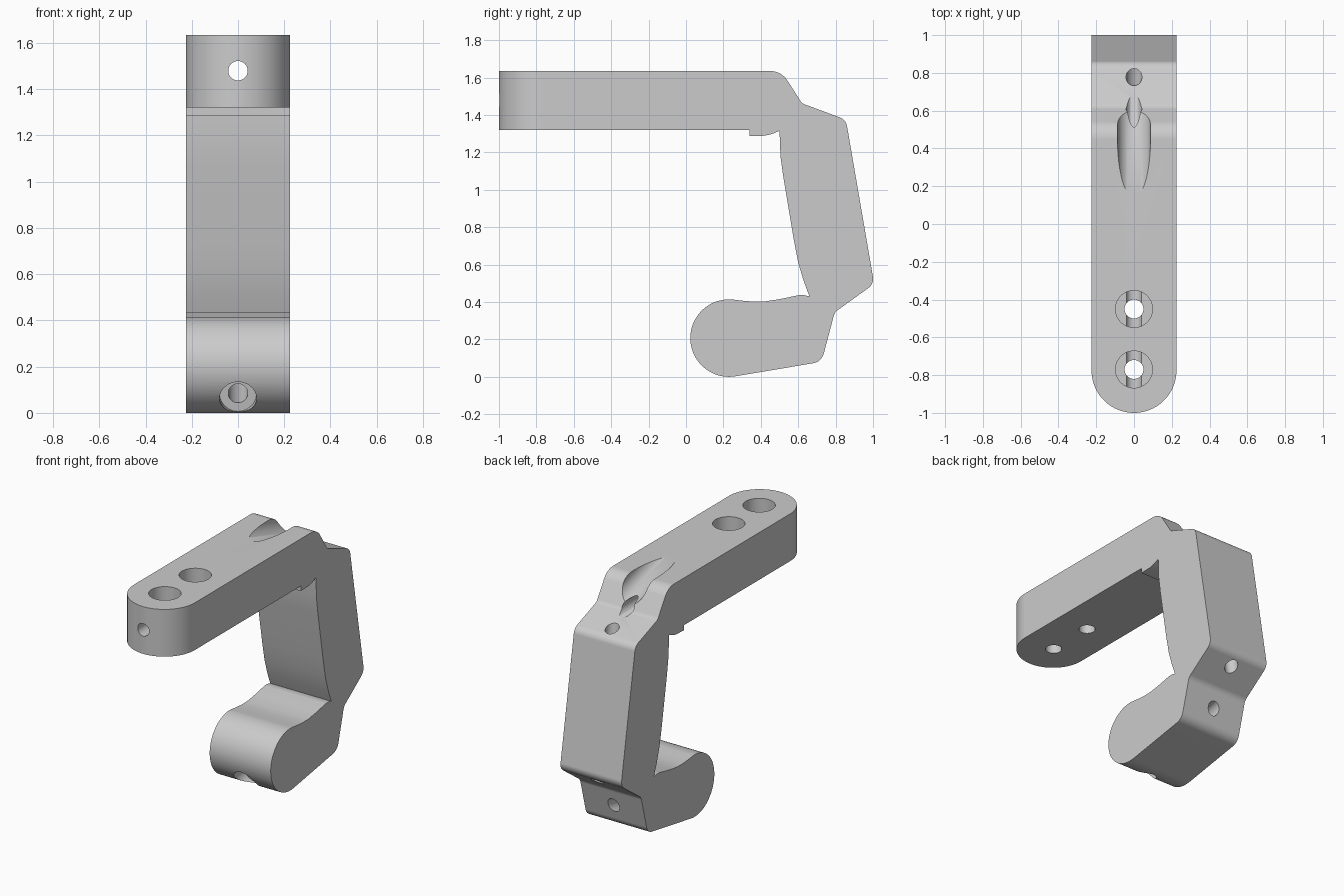
import bpy, bmesh, math
from mathutils import Vector

old = bpy.data.objects.get("Cube")
if old:
    bpy.data.objects.remove(old, do_unlink=True)

HALF_WIDTH = 0.225

grey = bpy.data.materials.new("plain grey")
grey.use_nodes = True
colour = (0.6, 0.6, 0.6, 1)
grey.diffuse_color = colour
grey.node_tree.nodes["Principled BSDF"].inputs["Base Color"].default_value = colour


def new_object(name, bm):
    bm.normal_update()
    bmesh.ops.recalc_face_normals(bm, faces=bm.faces[:])
    mesh = bpy.data.meshes.new(name)
    bm.to_mesh(mesh)
    bm.free()
    mesh.materials.append(grey)
    obj = bpy.data.objects.new(name, mesh)
    bpy.context.collection.objects.link(obj)
    return obj


def prism(name, points, offset):
    """Closed solid between an outline and its shifted copy."""
    bm = bmesh.new()
    near = [bm.verts.new(p) for p in points]
    far = [bm.verts.new(Vector(p) + Vector(offset)) for p in points]
    bm.faces.new(near)
    bm.faces.new(far[::-1])
    for i in range(len(points)):
        bm.faces.new((near[i], near[i - 1], far[i - 1], far[i]))
    return new_object(name, bm)


def arc(cy, cz, r, a0, a1, steps):
    angles = [a0 + (a1 - a0) * i / steps for i in range(steps + 1)]
    return [(cy + r * math.cos(a), cz + r * math.sin(a)) for a in angles]


def fillet(before, corner, after, r):
    """Points of a round joining two straight edges."""
    b, c, a = Vector(before), Vector(corner), Vector(after)
    u, v = (b - c).normalized(), (a - c).normalized()
    half = u.angle(v) / 2
    centre = c + (u + v).normalized() * (r / math.sin(half))
    start = c + u * (r / math.tan(half)) - centre
    end = c + v * (r / math.tan(half)) - centre
    a0 = math.atan2(start.y, start.x)
    turn = math.atan2(start.x * end.y - start.y * end.x, start.dot(end))
    return arc(centre.x, centre.y, r, a0, a0 + turn, 8)


def rod(start, end, r):
    """Round cutter between two points of the middle plane."""
    a, b = Vector((0, *start)), Vector((0, *end))
    bm = bmesh.new()
    bmesh.ops.create_cone(bm, cap_ends=True, segments=48, radius1=r, radius2=r,
                          depth=(b - a).length)
    turn = (b - a).to_track_quat("Z", "Y").to_matrix().to_4x4()
    bmesh.ops.transform(bm, matrix=turn, verts=bm.verts[:])
    bmesh.ops.translate(bm, verts=bm.verts[:], vec=(a + b) / 2)
    return new_object("cutter", bm)


def combine(obj, cutter, operation):
    cutter.hide_render = True
    mod = obj.modifiers.new("cut", "BOOLEAN")
    mod.operation, mod.object, mod.solver = operation, cutter, "EXACT"
    bpy.context.view_layer.objects.active = obj
    bpy.ops.object.modifier_apply(modifier=mod.name)
    bpy.data.objects.remove(cutter, do_unlink=True)


# Back outline: rounded knuckles of the three segments
back = [(-1.1, 1.635), (0.51, 1.635), (0.62, 1.462), (0.855, 1.375),
        (1.006, 0.497), (0.795, 0.345), (0.725, 0.08), (0.26, 0.003)]
radii = [0.11, 0.05, 0.06, 0.06, 0.06, 0.07]
outline = [(-1.1, 1.32), back[0]]
for i, r in enumerate(radii, 1):
    outline += fillet(back[i - 1], back[i], back[i + 1], r)

# Round tip, then the inner side with its thin hinges and the stop lip
outline += arc(0.23, 0.207, 0.207, math.radians(-81), math.radians(-275), 40)
outline += [(0.30, 0.407), (0.36, 0.402), (0.42, 0.403), (0.50, 0.415),
            (0.60, 0.436), (0.63, 0.437), (0.66, 0.43),
            (0.63, 0.51), (0.60, 0.61), (0.575, 0.74), (0.55, 0.89),
            (0.52, 1.07), (0.505, 1.18), (0.50, 1.315),
            (0.46, 1.298), (0.42, 1.289), (0.34, 1.287), (0.34, 1.32)]
finger = prism("jointed_finger", [(-0.3, y, z) for y, z in outline], (0.6, 0, 0))

# Trim to the body width with a half-round mounting end
plan = arc(0, -1 + HALF_WIDTH, HALF_WIDTH, math.pi, 2 * math.pi, 40)
plan += [(HALF_WIDTH, 1.2), (-HALF_WIDTH, 1.2)]
combine(finger, prism("trim", [(x, y, -0.2) for x, y in plan], (0, 0, 2.2)), "INTERSECT")

# Counterbored mounting holes
for y in (-0.77, -0.45):
    combine(finger, rod((y, 1.2), (y, 1.8), 0.05), "DIFFERENCE")
    combine(finger, rod((y, 1.47), (y, 1.8), 0.098), "DIFFERENCE")

# Cord channels through each segment, the slanted entry groove and tip recess
tip, heel = Vector((0.08, 0.062)), Vector((0.765, 0.222))
along = (heel - tip).normalized()
slant = Vector((math.cos(0.295), -math.sin(0.295)))
groove = Vector((0.44, 1.635))
for start, end, r in [
        ((-1.2, 1.48), (0.9, 1.48), 0.042),
        (groove - slant * 0.6, groove + slant * 0.24, 0.087),
        ((0.765, 1.48), (0.945, 0.36), 0.042),
        (tip - along * 0.2, heel + along * 0.12, 0.042),
        (tip - along * 0.2, tip + along * 0.1, 0.08)]:
    combine(finger, rod(start, end, r), "DIFFERENCE")

# Smooth rounds, crisp edges
bpy.ops.object.select_all(action="DESELECT")
finger.select_set(True)
bpy.context.view_layer.objects.active = finger
bpy.ops.object.shade_smooth_by_angle(angle=math.radians(30))
weighted = finger.modifiers.new("even_shading", "WEIGHTED_NORMAL")
weighted.keep_sharp = True
